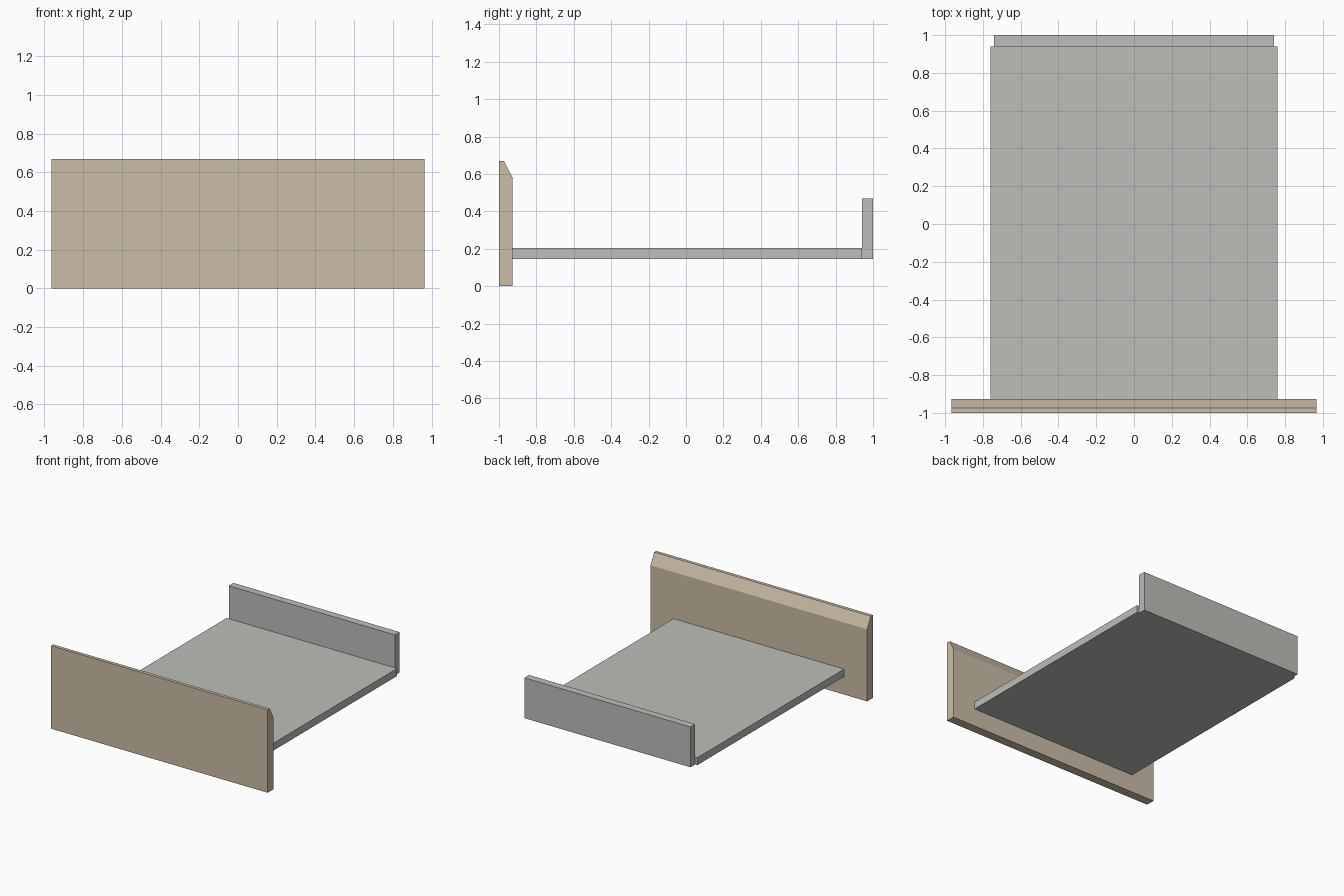
import bpy, bmesh

if "Cube" in bpy.data.objects:
    bpy.data.objects.remove(bpy.data.objects["Cube"])


def material(name, rgb):
    m = bpy.data.materials.new(name)
    m.diffuse_color = (*rgb, 1.0)
    m.use_nodes = True
    m.node_tree.nodes["Principled BSDF"].inputs["Base Color"].default_value = m.diffuse_color
    return m


def extruded_panel(name, profile, half_width, mat):
    """Extrude a closed (y, z) profile along x, centred on x = 0."""
    bm = bmesh.new()
    face = bm.faces.new([bm.verts.new((-half_width, y, z)) for y, z in profile])
    new = bmesh.ops.extrude_face_region(bm, geom=[face])["geom"]
    verts = [g for g in new if isinstance(g, bmesh.types.BMVert)]
    bmesh.ops.translate(bm, verts=verts, vec=(2 * half_width, 0, 0))
    bmesh.ops.recalc_face_normals(bm, faces=bm.faces)
    mesh = bpy.data.meshes.new(name)
    bm.to_mesh(mesh)
    bm.free()
    mesh.materials.append(mat)
    obj = bpy.data.objects.new(name, mesh)
    bpy.context.collection.objects.link(obj)
    return obj


def rectangle(y0, y1, z0, z1):
    return [(y0, z0), (y1, z0), (y1, z1), (y0, z1)]


tan = material("tan wood", (0.60, 0.51, 0.39))
grey = material("light grey", (0.51, 0.51, 0.49))

# Drawer front with a bevelled finger grip along its inner top edge
extruded_panel("drawer_front",
               [(-1, 0), (-0.927, 0), (-0.927, 0.58), (-0.973, 0.668), (-1, 0.668)],
               0.965, tan)

# Drawer bottom and the slightly narrower back panel
extruded_panel("drawer_bottom", rectangle(-0.927, 0.94, 0.145, 0.205), 0.76, grey)
extruded_panel("drawer_back", rectangle(0.94, 1.0, 0.145, 0.47), 0.74, grey)
